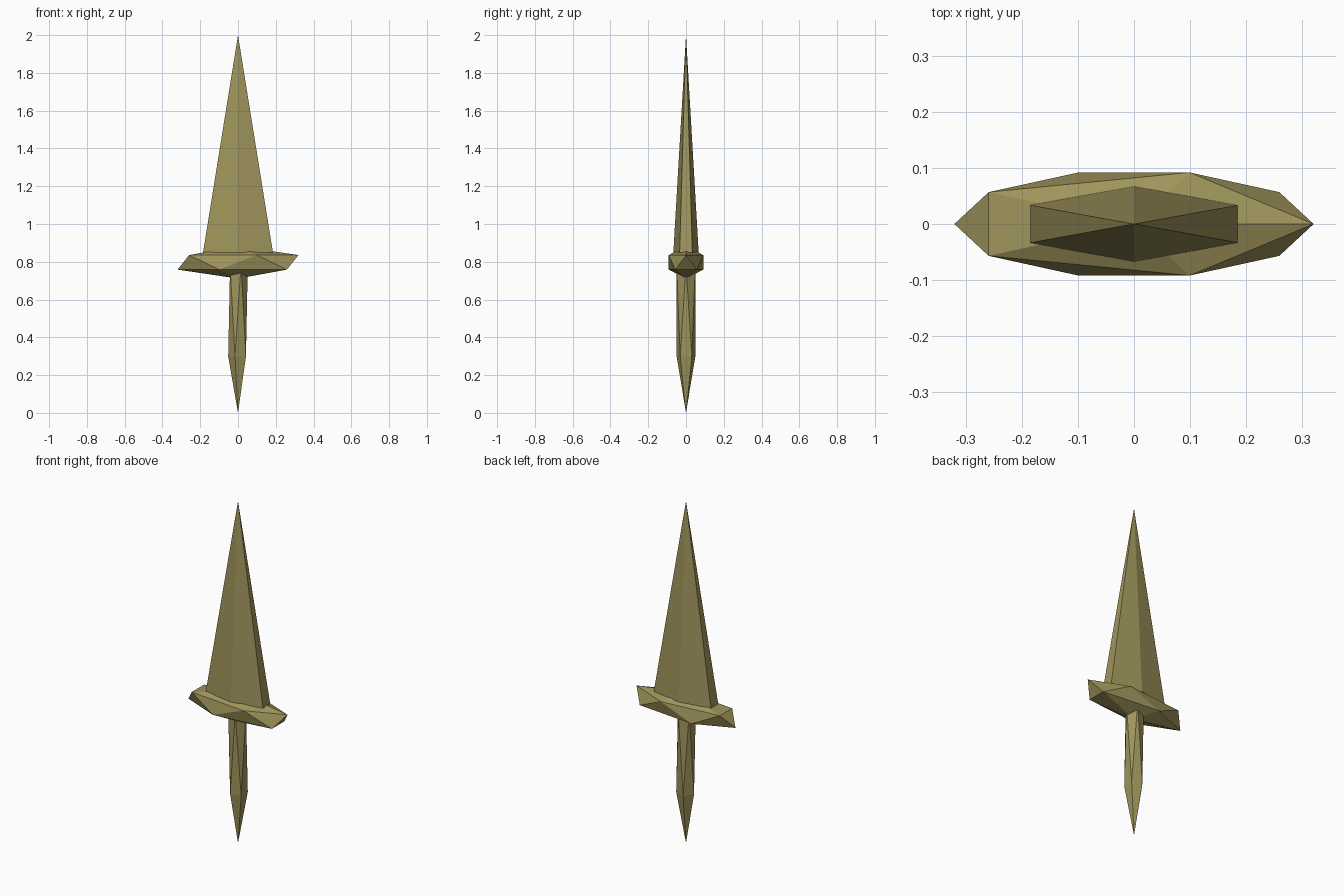
import bpy

if "Cube" in bpy.data.objects:
    bpy.data.objects.remove(bpy.data.objects["Cube"])

# Single flat colour
olive = bpy.data.materials.new("olive_bronze")
olive.diffuse_color = (0.345, 0.296, 0.105, 1.0)
olive.use_nodes = True
olive.node_tree.nodes["Principled BSDF"].inputs["Base Color"].default_value = olive.diffuse_color


def finish(name, scale):
    """Name, stretch and colour the primitive that was just added."""
    obj = bpy.context.object
    obj.name = name
    obj.data.name = name
    obj.scale = scale
    bpy.ops.object.transform_apply(location=False, rotation=False, scale=True)
    obj.data.materials.append(olive)
    bpy.ops.object.shade_flat()
    return obj


def stretched_icosahedron(name, z, scale):
    bpy.ops.mesh.primitive_ico_sphere_add(subdivisions=1, radius=1, location=(0, 0, z))
    return finish(name, scale)


# Handle: long icosahedron tapering to the pommel point, upper end inside the blade
stretched_icosahedron("handle", 0.54, (0.058, 0.058, 0.54))

# Cross guard: wide flattened icosahedron
stretched_icosahedron("guard", 0.797, (0.358, 0.108, 0.086))

# Blade: flattened six-sided cone
base_z, tip_z = 0.85, 2.0
bpy.ops.mesh.primitive_cone_add(vertices=6, radius1=1, radius2=0, depth=tip_z - base_z,
                                location=(0, 0, (base_z + tip_z) / 2))
finish("blade", (0.2135, 0.067, 1))
